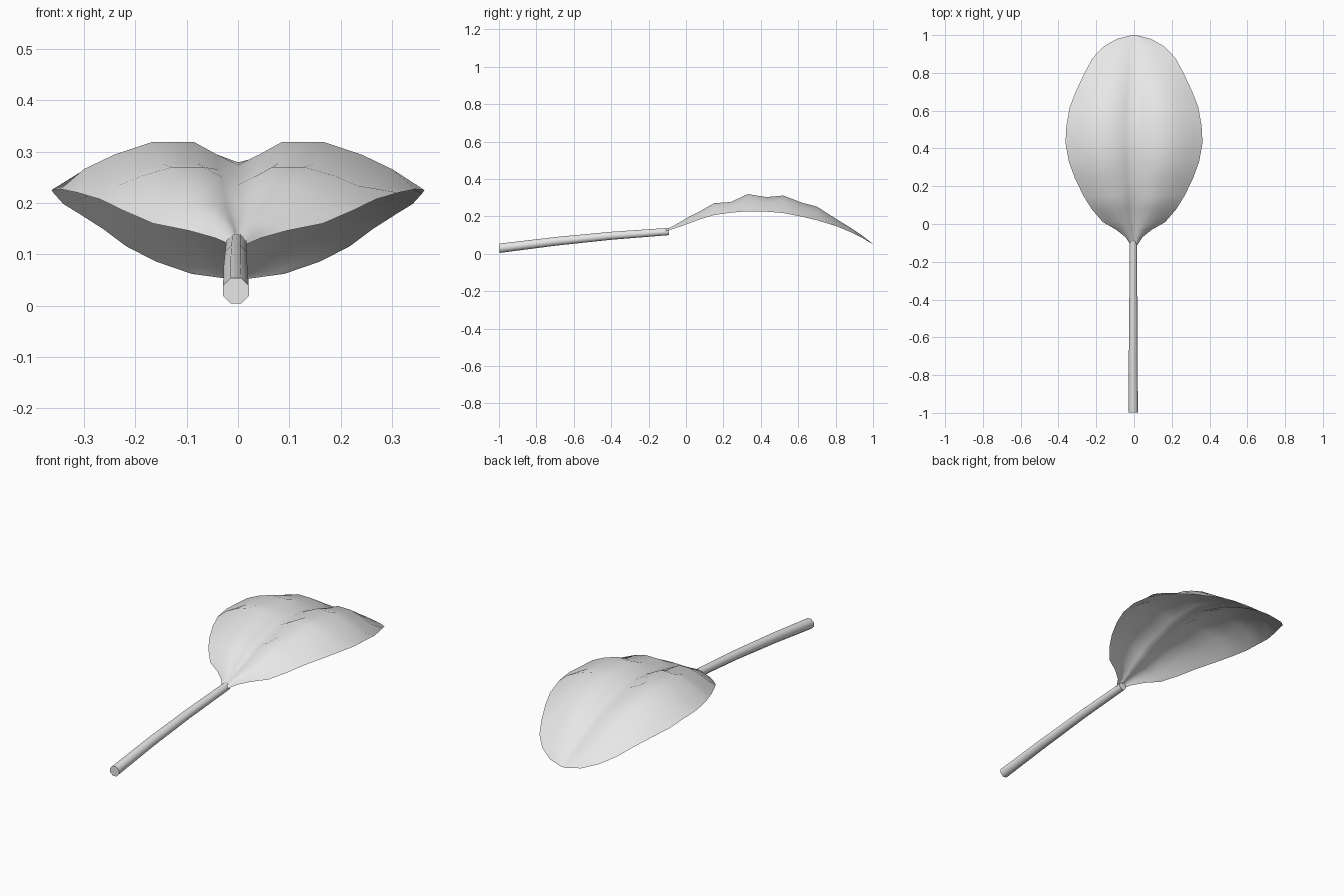
import bpy, bmesh, math
from mathutils import Vector

if "Cube" in bpy.data.objects:
    bpy.data.objects.remove(bpy.data.objects["Cube"])

grey = bpy.data.materials.new("pale_grey")
grey.diffuse_color = (0.8, 0.8, 0.8, 1)
grey.use_nodes = True
grey.node_tree.nodes["Principled BSDF"].inputs["Base Color"].default_value = grey.diffuse_color


def finish(name, bm, angle):
    mesh = bpy.data.meshes.new(name)
    bm.to_mesh(mesh)
    bm.free()
    obj = bpy.data.objects.new(name, mesh)
    bpy.context.collection.objects.link(obj)
    mesh.materials.append(grey)
    bpy.ops.object.select_all(action='DESELECT')
    obj.select_set(True)
    bpy.context.view_layer.objects.active = obj
    bpy.ops.object.shade_smooth_by_angle(angle=math.radians(angle))
    return obj


# Leaf blade rows: y, half width, midrib height, crest height, rim height
ROWS = [
    (-0.12, 0.012, 0.122, 0.124, 0.118),
    (-0.07, 0.045, 0.140, 0.148, 0.132),
    (-0.03, 0.095, 0.155, 0.170, 0.146),
    (0.01, 0.165, 0.172, 0.194, 0.160),
    (0.08, 0.225, 0.202, 0.230, 0.186),
    (0.15, 0.268, 0.235, 0.270, 0.207),
    (0.24, 0.312, 0.255, 0.277, 0.220),
    (0.33, 0.345, 0.274, 0.319, 0.227),
    (0.43, 0.363, 0.279, 0.303, 0.225),
    (0.52, 0.358, 0.272, 0.311, 0.218),
    (0.62, 0.340, 0.246, 0.273, 0.198),
    (0.70, 0.309, 0.218, 0.252, 0.179),
    (0.80, 0.262, 0.172, 0.188, 0.149),
    (0.88, 0.218, 0.128, 0.139, 0.116),
    (0.94, 0.160, 0.092, 0.099, 0.086),
    (0.98, 0.090, 0.065, 0.068, 0.062),
    (1.00, 0.010, 0.052, 0.052, 0.051),
]
bm = bmesh.new()
grid = []
for i, (y, w, mid, crest, rim) in enumerate(ROWS):
    # Alternate rows dip near the rim, giving the puckered edge
    dip = 0.18 if i % 2 == 0 else -0.06
    rise = crest - rim
    half = [(0.12, mid + 0.45 * (crest - mid)), (0.25, crest), (0.48, crest),
            (0.70, rim + (0.70 - dip * 0.4) * rise),
            (0.87, rim + (0.36 - dip) * rise), (1.0, rim)]
    section = [(-u, z) for u, z in reversed(half)] + [(0, mid)] + half
    grid.append([bm.verts.new((u * w, y, z)) for u, z in section])
for a, b in zip(grid, grid[1:]):
    for j in range(len(a) - 1):
        bm.faces.new((a[j], a[j + 1], b[j + 1], b[j]))
finish("leaf_blade", bm, 80)

# Stem: octagonal tube along a gentle arch, capped at both ends
PATH = [(-0.004, -0.998, 0.029, 0.027), (-0.005, -0.70, 0.066, 0.025),
        (-0.004, -0.40, 0.096, 0.023), (-0.003, -0.09, 0.119, 0.021)]
SIDES = 8
bm = bmesh.new()
rings = []
for x, y, z, r in PATH:
    ring = []
    for k in range(SIDES):
        t = 2 * math.pi * (k + 0.5) / SIDES
        ring.append(bm.verts.new(Vector((x + r * math.cos(t), y, z + r * math.sin(t)))))
    rings.append(ring)
for a, b in zip(rings, rings[1:]):
    for k in range(SIDES):
        n = (k + 1) % SIDES
        bm.faces.new((a[k], a[n], b[n], b[k]))
bm.faces.new(rings[0])
bm.faces.new(rings[-1])
bmesh.ops.recalc_face_normals(bm, faces=bm.faces[:])
finish("stem", bm, 50)
